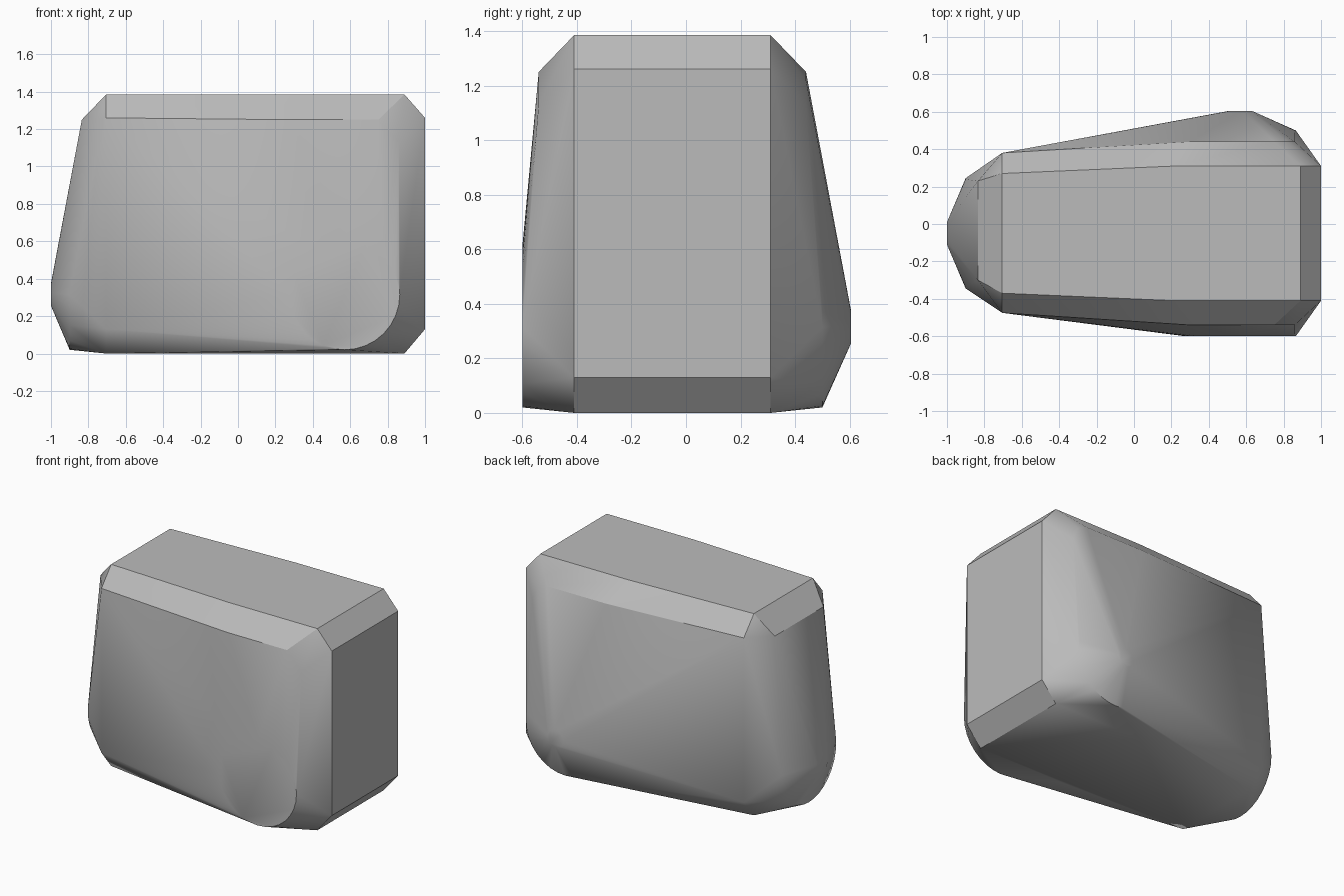
import bpy, bmesh, math

cube = bpy.data.objects.get("Cube")
if cube:
    bpy.data.objects.remove(cube)

grey = bpy.data.materials.new("plain grey")
grey.use_nodes = True
colour = (0.5, 0.5, 0.5, 1)
grey.diffuse_color = colour
grey.node_tree.nodes["Principled BSDF"].inputs["Base Color"].default_value = colour

HUB_Z = 0.315      # height of the round bosses
points = []


def ring(axis, offset, centre, radius, count=32):
    """Round boss rim facing along x or y."""
    for i in range(count):
        a = math.tau * i / count
        u = centre + radius * math.cos(a)
        z = HUB_Z + radius * math.sin(a)
        points.append((offset, u, z) if axis == "x" else (u, offset, z))


# chamfered body: top and bottom panels
for z in (0, 1.385):
    for x, front, back in ((-0.705, -0.37, 0.27), (0.22, -0.41, 0.31), (0.89, -0.41, 0.31)):
        points += [(x, front, z), (x, back, z)]

# right end panel and the upright edges at the left end
for z in (0.13, 1.26):
    points += [(1, -0.41, z), (1, 0.31, z), (-0.705, -0.475, z), (-0.705, 0.38, z)]

# shoulders under the top chamfer
for y in (-0.54, 0.44):
    points += [(0.3, y, 1.25), (0.75, y, 1.25), (0.86, y, 1.13)]
points += [(0.82, 0.44, 1.22), (-0.835, -0.3, 1.25), (-0.835, 0.23, 1.25)]

# round bosses on the front, back and left end
ring("y", -0.6, 0.57, 0.295)
ring("y", 0.5, 0.57, 0.295)
ring("y", 0.605, 0.57, 0.06)
ring("x", -0.9, -0.05, 0.295)
ring("x", -1, -0.05, 0.06)

# wrap everything in one shell
bm = bmesh.new()
for p in points:
    bm.verts.new(p)
hull = bmesh.ops.convex_hull(bm, input=bm.verts)
loose = [v for v in bm.verts if not v.link_faces]
bmesh.ops.delete(bm, geom=loose, context="VERTS")
bmesh.ops.dissolve_limit(bm, angle_limit=math.radians(0.5), verts=bm.verts, edges=bm.edges)
bmesh.ops.recalc_face_normals(bm, faces=bm.faces)
mesh = bpy.data.meshes.new("body_shell")
bm.to_mesh(mesh)
bm.free()
mesh.materials.append(grey)

body = bpy.data.objects.new("body_shell", mesh)
bpy.context.collection.objects.link(body)
bpy.ops.object.select_all(action="DESELECT")
body.select_set(True)
bpy.context.view_layer.objects.active = body
bpy.ops.object.shade_smooth_by_angle(angle=math.radians(30))
